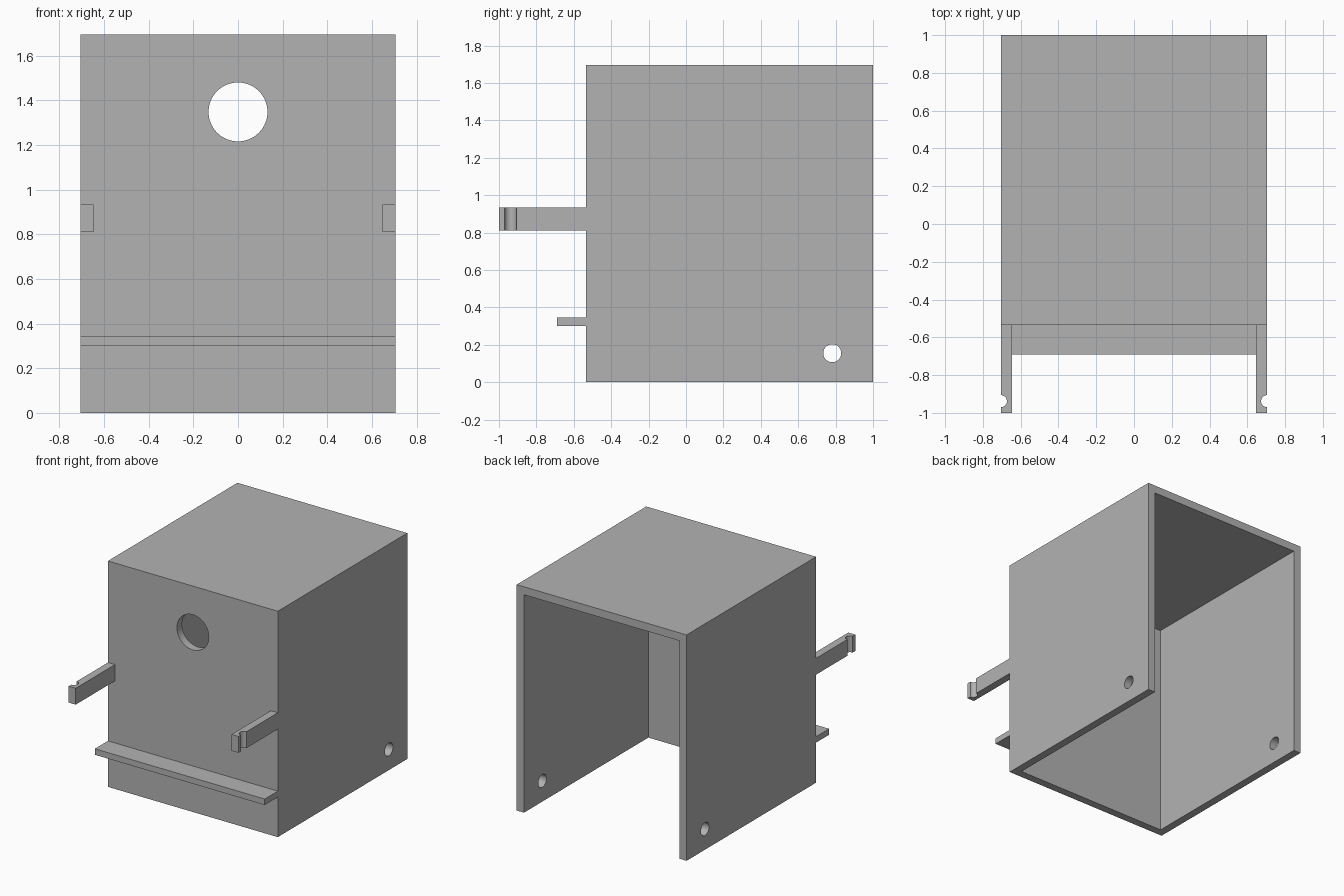
import bpy, bmesh, math
from mathutils import Matrix, Vector

if "Cube" in bpy.data.objects:
    bpy.data.objects.remove(bpy.data.objects["Cube"])

W, FRONT, BACK, H, T = 0.705, -0.535, 1.0, 1.695, 0.06

grey = bpy.data.materials.new("plain grey")
grey.use_nodes = True
grey.diffuse_color = (0.45, 0.45, 0.45, 1)
grey.node_tree.nodes["Principled BSDF"].inputs["Base Color"].default_value = grey.diffuse_color


def make(name, bm):
    bmesh.ops.recalc_face_normals(bm, faces=bm.faces)
    mesh = bpy.data.meshes.new(name)
    bm.to_mesh(mesh)
    bm.free()
    mesh.materials.append(grey)
    ob = bpy.data.objects.new(name, mesh)
    bpy.context.collection.objects.link(ob)
    return ob


def box(name, low, high):
    low, high = Vector(low), Vector(high)
    bm = bmesh.new()
    bmesh.ops.create_cube(bm, size=1, matrix=Matrix.Translation((low + high) / 2)
                          @ Matrix.Diagonal((high - low).to_4d()))
    return make(name, bm)


def rod(name, centre, radius, length, axis):
    bm = bmesh.new()
    turn = Matrix.Rotation(math.pi / 2, 4, axis)
    bmesh.ops.create_cone(bm, cap_ends=True, segments=64, radius1=radius, radius2=radius,
                          depth=length, matrix=Matrix.Translation(centre) @ turn)
    return make(name, bm)


def cut(target, cutter):
    cutter.hide_render = True
    mod = target.modifiers.new("cut", "BOOLEAN")
    mod.operation, mod.solver, mod.object = "DIFFERENCE", "EXACT", cutter
    bpy.context.view_layer.objects.active = target
    bpy.ops.object.modifier_apply(modifier=mod.name)
    bpy.data.objects.remove(cutter)


def smooth(ob):
    bpy.ops.object.select_all(action="DESELECT")
    ob.select_set(True)
    bpy.context.view_layer.objects.active = ob
    bpy.ops.object.shade_smooth_by_angle(angle=math.radians(30))


# Housing, open at the back and the bottom
housing = box("housing", (-W, FRONT, 0), (W, BACK, H))
cut(housing, box("cavity", (-W + T, FRONT + T, -0.5), (W - T, BACK + 0.5, H - T)))

# Round front opening and the pin hole through both side walls
cut(housing, rod("front_hole", (0, FRONT, 1.348), 0.132, 0.4, "X"))
cut(housing, rod("side_hole", (0, 0.782, 0.155), 0.048, 2, "Y"))
smooth(housing)

# Front ledge
box("front_ledge", (-W, -0.69, 0.3), (W, FRONT, 0.345))

# Arms with a round notch near the tip of the outer face
for side, name in ((1, "left_arm"), (-1, "right_arm")):
    inner, outer = sorted((side * (W - T + 0.002), side * W))
    arm = box(name, (inner, -1, 0.81), (outer, FRONT, 0.933))
    cut(arm, rod("notch", (side * W, -0.938, 0.87), 0.032, 0.5, "Z"))
    smooth(arm)
